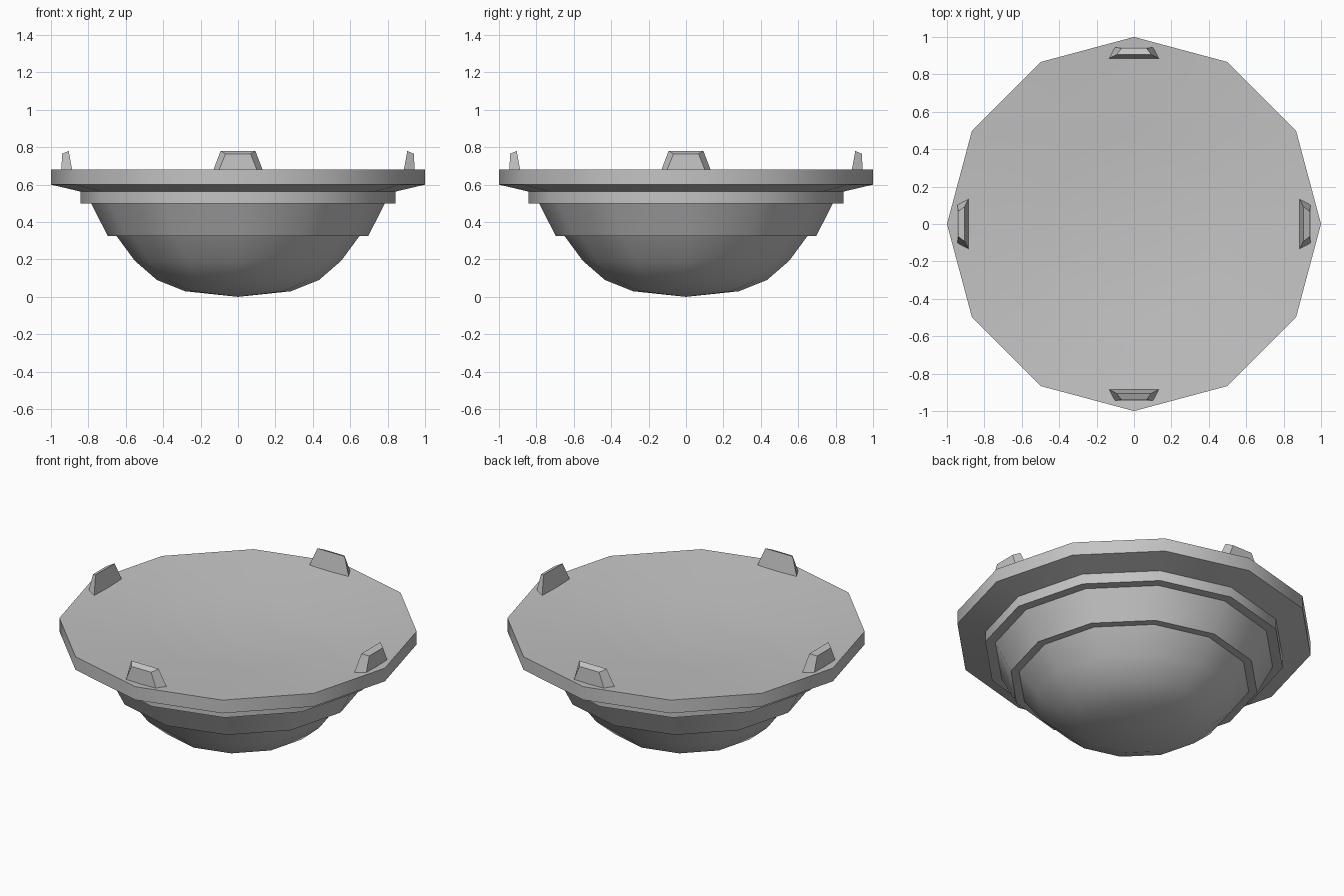
import bpy, bmesh
from math import cos, sin, pi, radians

SIDES = 12

if "Cube" in bpy.data.objects:
    bpy.data.objects.remove(bpy.data.objects["Cube"], do_unlink=True)

grey = bpy.data.materials.new("plain grey")
grey.use_nodes = True
COLOR = (0.55, 0.55, 0.55, 1)
grey.diffuse_color = COLOR
grey.node_tree.nodes["Principled BSDF"].inputs["Base Color"].default_value = COLOR


def finish(bm, name):
    mesh = bpy.data.meshes.new(name)
    bm.to_mesh(mesh)
    bm.free()
    obj = bpy.data.objects.new(name, mesh)
    mesh.materials.append(grey)
    bpy.context.collection.objects.link(obj)
    return obj


def lathe(name, profile):
    """Turn a (radius, height) profile, listed from outside bottom upward, about z."""
    bm = bmesh.new()
    rings = [[bm.verts.new((r * cos(2 * pi * i / SIDES), r * sin(2 * pi * i / SIDES), z))
              for i in range(SIDES)] for r, z in profile]
    for low, high in zip(rings, rings[1:]):
        for i in range(SIDES):
            j = (i + 1) % SIDES
            bm.faces.new((low[i], low[j], high[j], high[i]))
    bmesh.ops.remove_doubles(bm, verts=bm.verts, dist=0.0001)
    obj = finish(bm, name)
    bpy.ops.object.select_all(action='DESELECT')
    obj.select_set(True)
    bpy.context.view_layer.objects.active = obj
    bpy.ops.object.shade_smooth_by_angle(angle=radians(35))


def lug(name, angle):
    """Tapered lug: four (half width, distance, height) edges swept sideways."""
    section = [(0.137, 0.884, 0.665), (0.105, 0.945, 0.67),
               (0.067, 0.94, 0.765), (0.093, 0.905, 0.78)]
    bm = bmesh.new()
    left, right = [[bm.verts.new((s * w, d, z)) for w, d, z in section] for s in (-1, 1)]
    bm.faces.new(left)
    bm.faces.new(right)
    for i in range(4):
        j = (i + 1) % 4
        bm.faces.new((left[i], left[j], right[j], right[i]))
    bmesh.ops.recalc_face_normals(bm, faces=bm.faces)
    finish(bm, name).rotation_euler.z = angle


# Stacked body, each part starting where the one below ends
lathe("lower_bowl", [(0, 0), (0.283, 0.03), (0.433, 0.09), (0.552, 0.193), (0.65, 0.326)])
lathe("upper_bowl", [(0.65, 0.326), (0.697, 0.326), (0.785, 0.5)])
lathe("collar", [(0.785, 0.5), (0.842, 0.5), (0.842, 0.563)])

# Rim with a shallow dished top
lathe("rim_disc", [(0.842, 0.563), (1, 0.6), (1, 0.681), (0.5, 0.638), (0, 0.608)])

# Four lugs around the rim
for k, side in enumerate(("back", "right", "front", "left")):
    lug(side + "_lug", k * pi / 2)
